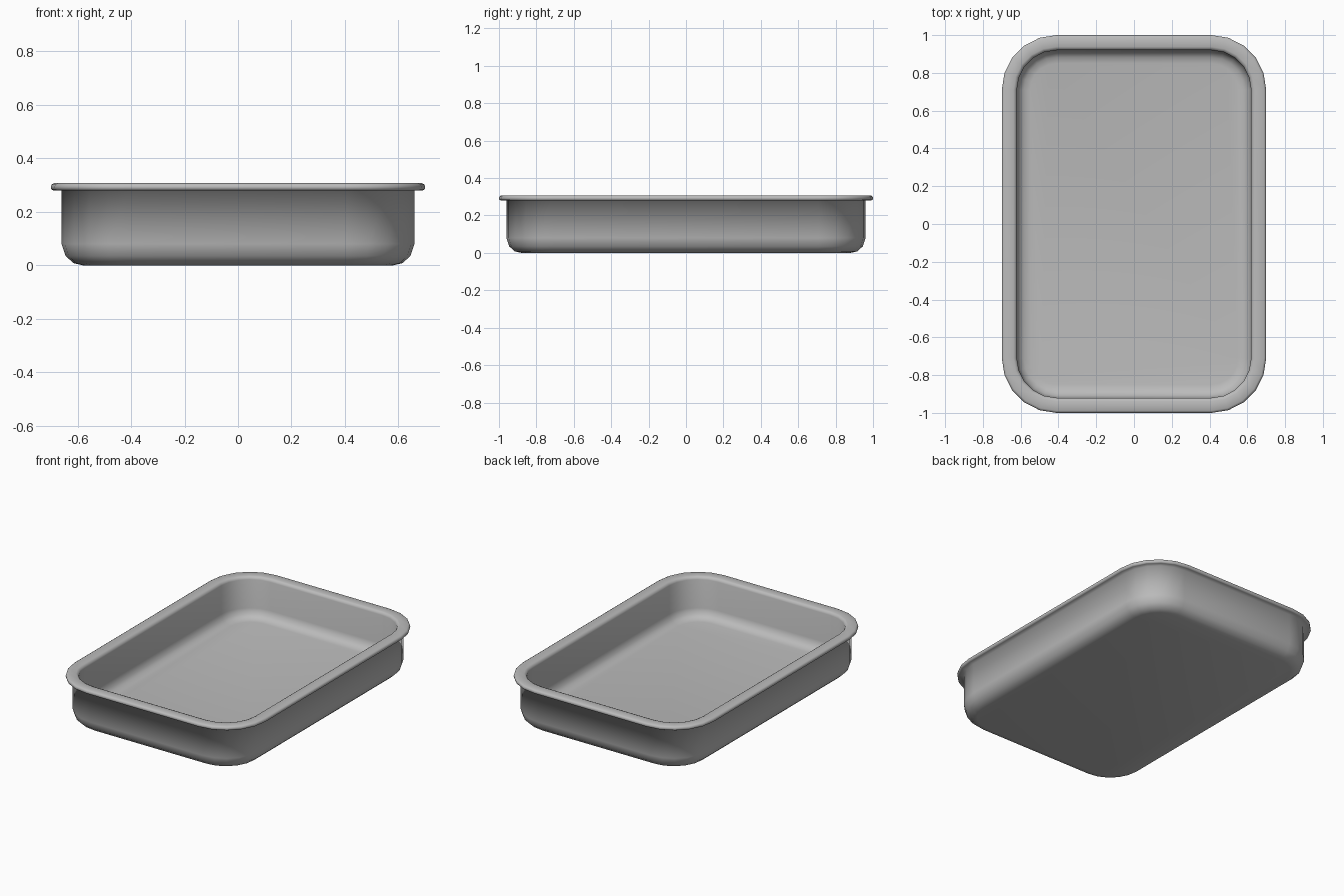
import bpy, bmesh
from math import sin, cos, pi

if "Cube" in bpy.data.objects:
    bpy.data.objects.remove(bpy.data.objects["Cube"])

metal = bpy.data.materials.new("grey metal")
metal.use_nodes = True
grey = (0.5, 0.5, 0.5, 1)
metal.diffuse_color = grey
metal.node_tree.nodes["Principled BSDF"].inputs["Base Color"].default_value = grey

CORNER_X, CORNER_Y = 0.41, 0.71   # centre of each rounded corner
STEPS = 5                         # segments per corner


def ring(bm, radius, z):
    """Rounded rectangle of vertices, running counter-clockwise."""
    verts = []
    for quarter, (sx, sy) in enumerate([(1, 1), (-1, 1), (-1, -1), (1, -1)]):
        for i in range(STEPS + 1):
            a = (quarter + i / STEPS) * pi / 2
            verts.append(bm.verts.new((sx * CORNER_X + radius * cos(a),
                                       sy * CORNER_Y + radius * sin(a), z)))
    return verts


# Cross-section as corner radius and height, from underside over the rim to the floor
profile = [
    (0.17, 0.0), (0.205, 0.008), (0.235, 0.035), (0.25, 0.08),     # outer base curve
    (0.25, 0.28),                                                   # outer wall
    (0.28, 0.28), (0.288, 0.284), (0.29, 0.293), (0.287, 0.302),    # rolled lip
    (0.278, 0.307), (0.228, 0.307), (0.216, 0.302), (0.21, 0.288),  # rim top
    (0.21, 0.1), (0.198, 0.065), (0.173, 0.046), (0.14, 0.04),      # inner wall
]

bm = bmesh.new()
rings = [ring(bm, r, z) for r, z in profile]
for low, high in zip(rings, rings[1:]):
    for i in range(len(low)):
        j = (i + 1) % len(low)
        bm.faces.new((low[i], low[j], high[j], high[i]))
bm.faces.new(rings[0][::-1])   # underside
bm.faces.new(rings[-1])        # floor
for face in bm.faces:
    face.smooth = True

mesh = bpy.data.meshes.new("baking_tray")
bm.to_mesh(mesh)
bm.free()
mesh.materials.append(metal)
tray = bpy.data.objects.new("baking_tray", mesh)
bpy.context.collection.objects.link(tray)
